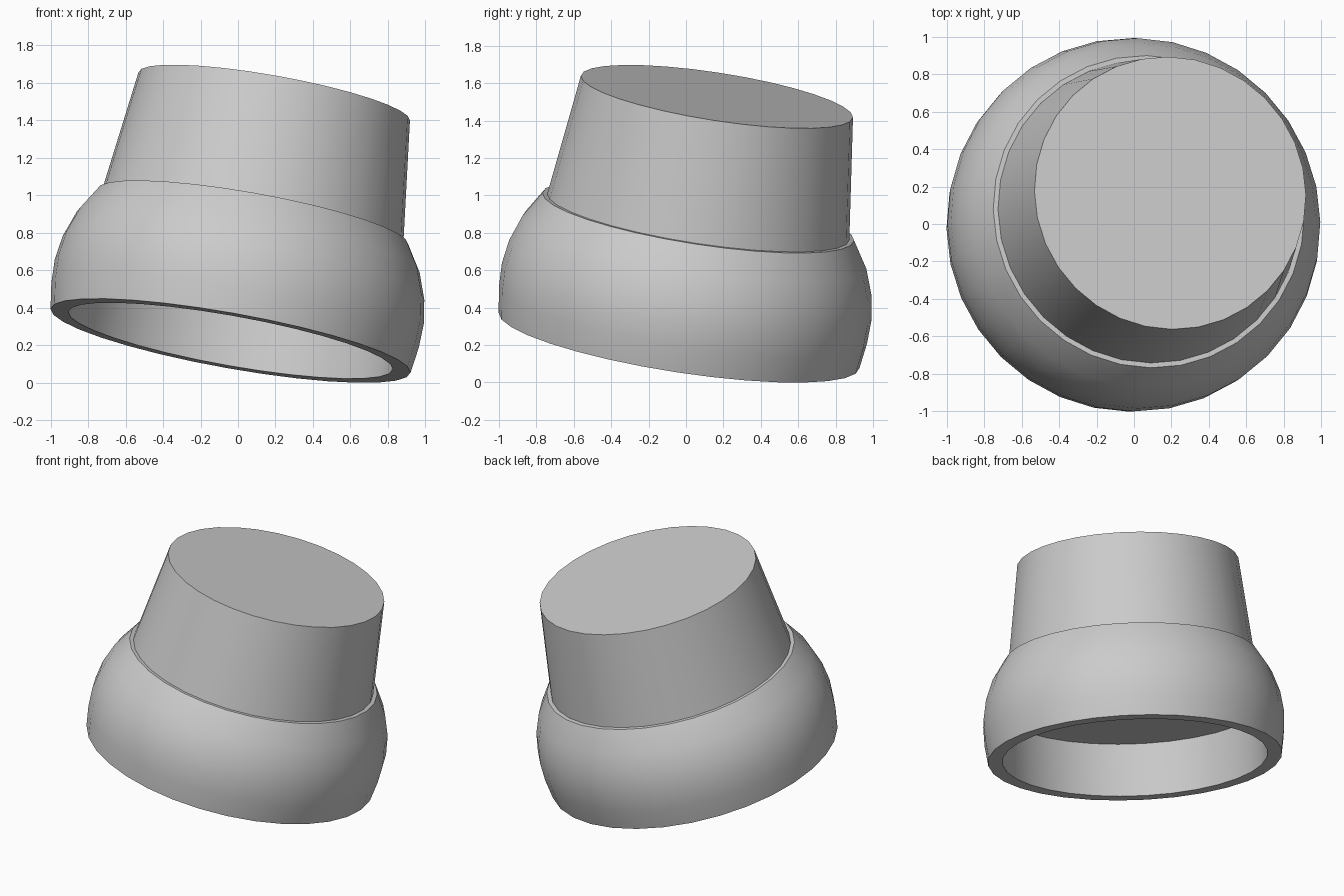
import bpy, bmesh, math
from mathutils import Vector

if "Cube" in bpy.data.objects:
    bpy.data.objects.remove(bpy.data.objects["Cube"])

SIDES = 32
AXIS = Vector((0.174, 0.151, 0.973)).normalized()   # leaning axis of the whole model
FOOT = Vector((-0.04, -0.037, 0.224))                # centre of the bottom rim
TILT = Vector((0, 0, 1)).rotation_difference(AXIS)


def lathe(name, profile):
    """Spin (radius, height) points about the leaning axis."""
    bm = bmesh.new()
    pts = [bm.verts.new((r, 0, h)) for r, h in profile]
    edges = [bm.edges.new(pair) for pair in zip(pts, pts[1:])]
    bmesh.ops.spin(bm, geom=pts + edges, cent=(0, 0, 0), axis=(0, 0, 1),
                   angle=math.tau, steps=SIDES, use_merge=True)
    bmesh.ops.remove_doubles(bm, verts=bm.verts, dist=1e-4)
    # cap in the middle of the flat disc
    for v in bm.verts:
        v.co = FOOT + TILT @ v.co
    return bm, name


def finish(bm, name, disc_height):
    rim = [e for e in bm.edges if e.is_boundary and all(
        abs((v.co - FOOT).dot(AXIS) - disc_height) < 1e-3 for v in e.verts)]
    bmesh.ops.holes_fill(bm, edges=rim, sides=0)
    bmesh.ops.recalc_face_normals(bm, faces=bm.faces)
    # an open shell: make the flat disc / walls face away from the solid
    up = max(bm.faces, key=lambda f: len(f.verts))
    if up.normal.dot(AXIS) * (1 if name == "neck" else -1) < 0:
        bmesh.ops.reverse_faces(bm, faces=bm.faces)
    mesh = bpy.data.meshes.new(name)
    bm.to_mesh(mesh)
    bm.free()
    obj = bpy.data.objects.new(name, mesh)
    bpy.context.collection.objects.link(obj)
    bpy.ops.object.select_all(action='DESELECT')
    obj.select_set(True)
    bpy.context.view_layer.objects.active = obj
    bpy.ops.object.shade_smooth_by_angle(angle=math.radians(35))


# Bulging base: recess ceiling, recess wall, rim, outer bulge, narrow top ledge
base = [(0.88, 0.36), (0.88, 0), (0.976, 0), (0.996, 0.14), (1.0, 0.27),
        (0.98, 0.40), (0.93, 0.54), (0.843, 0.68), (0.817, 0.68)]
finish(*lathe("base", base), 0.36)

# Tapered neck with a flat top
finish(*lathe("neck", [(0.817, 0.68), (0.736, 1.34)]), 1.34)
